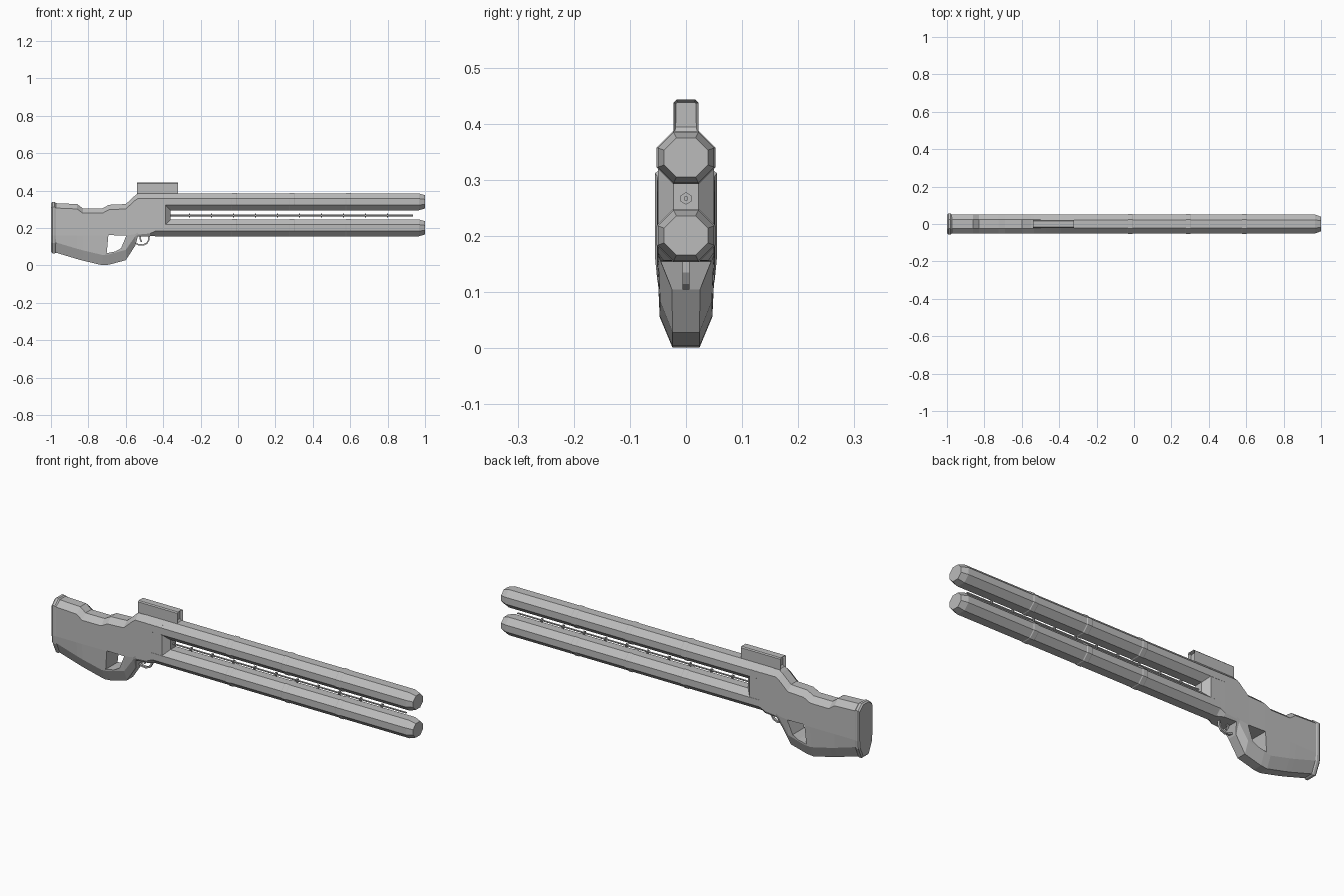
import bpy, bmesh, math
from mathutils import Vector

if "Cube" in bpy.data.objects:
    bpy.data.objects.remove(bpy.data.objects["Cube"])

metal = bpy.data.materials.new("plain_grey")
metal.diffuse_color = (0.5, 0.5, 0.5, 1)
metal.use_nodes = True
metal.node_tree.nodes["Principled BSDF"].inputs["Base Color"].default_value = metal.diffuse_color


def finish(name, bm):
    bmesh.ops.recalc_face_normals(bm, faces=bm.faces)
    me = bpy.data.meshes.new(name)
    bm.to_mesh(me)
    bm.free()
    ob = bpy.data.objects.new(name, me)
    bpy.context.collection.objects.link(ob)
    me.materials.append(metal)
    return ob


def loft(name, rings):
    """Skin a list of equal-length point rings and cap both ends."""
    bm = bmesh.new()
    vs = [[bm.verts.new(p) for p in r] for r in rings]
    n = len(vs[0])
    for a, b in zip(vs, vs[1:]):
        for i in range(n):
            j = (i + 1) % n
            bm.faces.new((a[i], a[j], b[j], b[i]))
    bm.faces.new(vs[0])
    bm.faces.new(vs[-1])
    return finish(name, bm)


def mirrored(x, half):
    """Closed ring from the +y half of a section, listed top to bottom."""
    return [(x, y, z) for y, z in half] + [(x, -y, z) for y, z in reversed(half)]


def body_ring(x, top, bottom, w, wb, h, ct=0.026):
    z2 = bottom + h
    return mirrored(x, [(0.023, top), (w, top - ct), (w, max(0.16, z2 + 0.012)),
                        (w - 0.004 if h > 0.03 else w, z2), (wb, bottom)])


# Stock and receiver: x, top, bottom, half width, bottom half width, lower chamfer height
stations = [
    (-0.98, 0.333, 0.070, 0.052, 0.024, 0.055),
    (-0.86, 0.328, 0.034, 0.052, 0.024, 0.055),
    (-0.83, 0.305, 0.026, 0.052, 0.024, 0.055),
    (-0.725, 0.305, 0.001, 0.051, 0.024, 0.055),
    (-0.69, 0.324, 0.004, 0.051, 0.024, 0.055),
    (-0.60, 0.328, 0.028, 0.050, 0.024, 0.055),
    (-0.55, 0.374, 0.105, 0.050, 0.025, 0.050),
    (-0.535, 0.384, 0.155, 0.050, 0.045, 0.010),
    (-0.47, 0.384, 0.156, 0.050, 0.040, 0.015),
    (-0.44, 0.384, 0.157, 0.0495, 0.022, 0.027),
    (-0.39, 0.384, 0.157, 0.0495, 0.022, 0.027),
]
stock = loft("stock_and_receiver", [body_ring(*s) for s in stations])

# Thumbhole cut
hole = [(-0.693, 0.162), (-0.597, 0.160), (-0.625, 0.092), (-0.655, 0.075), (-0.702, 0.065)]
cutter = loft("thumbhole_cutter", [[(x, y, z) for x, z in hole] for y in (-0.1, 0.1)])
cutter.hide_render = True
mod = stock.modifiers.new("thumbhole", 'BOOLEAN')
mod.object, mod.operation, mod.solver = cutter, 'DIFFERENCE', 'EXACT'
bpy.context.view_layer.objects.active = stock
bpy.ops.object.modifier_apply(modifier=mod.name)
bpy.data.objects.remove(cutter)

# Butt plate with softened rim
loft("butt_plate", [
    body_ring(-1.0, 0.332, 0.072, 0.050, 0.021, 0.052),
    body_ring(-0.993, 0.338, 0.065, 0.055, 0.025, 0.055),
    body_ring(-0.98, 0.338, 0.064, 0.055, 0.025, 0.055),
    body_ring(-0.973, 0.332, 0.068, 0.051, 0.023, 0.055)])


# Twin octagonal barrels with raised bands and tapered muzzles
def octagon(x, zc, s):
    return mirrored(x, [(y * s, zc + z * s) for y, z in
                        ((0.022, 0.045), (0.05, 0.017), (0.05, -0.017), (0.022, -0.045))])


for name, zc, start in (("upper_barrel", 0.340, -0.50), ("lower_barrel", 0.201, -0.445)):
    prof = [(start, 1)]
    for b in (-0.02, 0.29, 0.59):
        prof += [(b - 0.015, 1), (b - 0.011, 1.05), (b + 0.011, 1.05), (b + 0.015, 1)]
    prof += [(0.968, 1), (1.0, 0.78)]
    loft(name, [octagon(x, zc, s) for x, s in prof])

# Wedge-shaped nose between the barrels
loft("receiver_nose", [mirrored(x, [(w, 0.325), (w, 0.215)])
                       for x, w in ((-0.40, 0.0495), (-0.388, 0.0495), (-0.36, 0.022))])


# Thin centre rod with evenly spaced collars
def rod(name, x0, x1, r, sides):
    return loft(name, [[(x, r * math.sin(math.tau * i / sides), 0.267 + r * math.cos(math.tau * i / sides))
                        for i in range(sides)] for x in (x0, x1)])


rod("centre_rod", -0.365, 0.935, 0.0045, 6)
for i in range(10):
    x = -0.26 + i * 0.1178
    rod(f"rod_collar_{i + 1}", x - 0.003, x + 0.003, 0.011, 6)

# Sight box with recessed windows at both ends
bm = bmesh.new()
bmesh.ops.create_cube(bm, size=1)
for v in bm.verts:
    v.co = Vector((-0.43 + v.co.x * 0.22, v.co.y * 0.044, 0.409 + v.co.z * 0.068))
edges = [e for e in bm.edges if abs(e.verts[0].co.x - e.verts[1].co.x) > 0.1
         and e.verts[0].co.z > 0.42]
bmesh.ops.bevel(bm, geom=edges, offset=0.005, segments=1, affect='EDGES')
bm.normal_update()
for sign in (-1, 1):
    end = [f for f in bm.faces if f.normal.x * sign > 0.9]
    bmesh.ops.inset_region(bm, faces=end, thickness=0.005)
    for v in {v for f in end for v in f.verts}:
        v.co.x -= sign * 0.015
        v.co.z = max(v.co.z, 0.394)
finish("sight_box", bm)


# Trigger guard and trigger: flat strips swept along a path
def strip(name, path, thick, half_w):
    rings = []
    for i, p in enumerate(path):
        a, b = Vector(path[max(i - 1, 0)]), Vector(path[min(i + 1, len(path) - 1)])
        d = (b - a).normalized()
        nx, nz = -d.y * thick / 2, d.x * thick / 2
        rings.append([(p[0] + nx * s, half_w * t, p[1] + nz * s)
                      for s, t in ((1, 1), (1, -1), (-1, -1), (-1, 1))])
    return loft(name, rings)


strip("trigger_guard", [(-0.552, 0.122), (-0.535, 0.112), (-0.508, 0.109), (-0.488, 0.118),
                        (-0.477, 0.136), (-0.475, 0.165)], 0.008, 0.006)
strip("trigger", [(-0.522, 0.165), (-0.524, 0.145), (-0.516, 0.126)], 0.008, 0.004)
